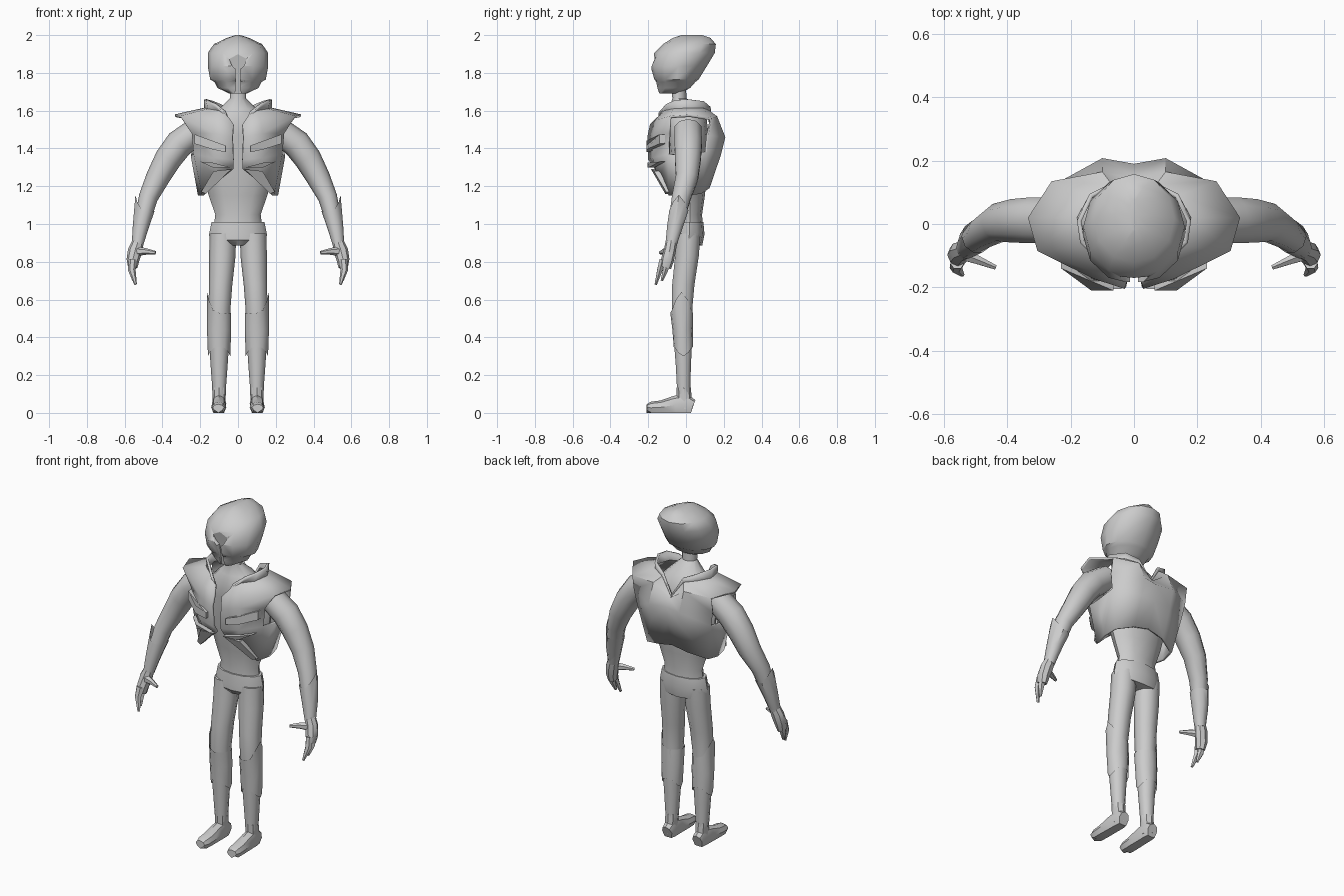
import bpy, bmesh, math
from mathutils import Vector


def finish(name, bm, mirror=False, angle=35):
    bmesh.ops.recalc_face_normals(bm, faces=bm.faces[:])
    me = bpy.data.meshes.new(name)
    bm.to_mesh(me)
    bm.free()
    ob = bpy.data.objects.new(name, me)
    bpy.context.collection.objects.link(ob)
    bpy.ops.object.select_all(action='DESELECT')
    ob.select_set(True)
    bpy.context.view_layer.objects.active = ob
    bpy.ops.object.shade_smooth_by_angle(angle=math.radians(angle))
    if mirror:
        ob.modifiers.new("Mirror", 'MIRROR')
    return ob


def loft(name, rings, n=10, axis=None, ref=(0, 1, 0), mirror=False, cap=True, offsets=None, angle=40):
    """Skin elliptical rings (x, y, z, ru, rv); offsets[i](a) slides ring i along its path."""
    bm = bmesh.new()
    pts = [Vector(r[:3]) for r in rings]
    loops = []
    for i, r in enumerate(rings):
        t = Vector(axis) if axis else (pts[min(i + 1, len(pts) - 1)] - pts[max(i - 1, 0)]).normalized()
        v = Vector(ref)
        v = (v - t * v.dot(t)).normalized()
        u = v.cross(t)
        slide = (offsets or {}).get(i, lambda a: 0)
        loops.append([bm.verts.new(pts[i] + u * r[3] * math.cos(a) + v * r[4] * math.sin(a) + t * slide(a))
                      for a in (2 * math.pi * k / n for k in range(n))])
    for a, b in zip(loops, loops[1:]):
        for k in range(n):
            bm.faces.new((a[k], a[(k + 1) % n], b[(k + 1) % n], b[k]))
    if cap:
        bm.faces.new(loops[0])
        bm.faces.new(loops[-1])
    return finish(name, bm, mirror, angle)


def prism(name, pts, depth, mirror=False):
    """Polygon pushed back along +y."""
    bm = bmesh.new()
    a = [bm.verts.new(p) for p in pts]
    b = [bm.verts.new((p[0], p[1] + depth, p[2])) for p in pts]
    bm.faces.new(a)
    bm.faces.new(b)
    for i in range(len(a)):
        j = (i + 1) % len(a)
        bm.faces.new((a[i], a[j], b[j], b[i]))
    return finish(name, bm, mirror)


UP = (0, 0, 1)

# Helmet with jaw and keyhole face slot
helmet = loft("helmet", [
    (0, -.09, 1.69, .045, .055), (0, -.066, 1.72, .108, .088), (0, -.055, 1.752, .124, .105),
    (0, -.052, 1.764, .147, .118), (0, -.04, 1.835, .16, .15), (0, -.008, 1.905, .16, .16),
    (0, .018, 1.952, .128, .14), (0, .03, 1.985, .06, .1), (0, .03, 2.0, .012, .055)], 12, UP)
outline = [(-.02, 1.66), (-.012, 1.72), (-.012, 1.82)]
outline += [(.045 * math.cos(a), 1.87 + .045 * math.sin(a))
            for a in (math.radians(225 - 45 * k) for k in range(7))]
outline += [(.012, 1.82), (.012, 1.72), (.02, 1.66)]
cutter = prism("face_slot_cutter", [(x, -.3 + (1.87 - z) * .18, z) for x, z in outline], .135)
cutter.hide_render = True
cutter.hide_set(True)
cut = helmet.modifiers.new("Face slot", 'BOOLEAN')
cut.operation, cut.object, cut.solver = 'DIFFERENCE', cutter, 'EXACT'

# Torso running into the neck
loft("torso", [
    (0, .02, .97, .13, .07), (0, .02, 1.05, .12, .065), (0, .02, 1.15, .155, .08),
    (0, .015, 1.3, .195, .10), (0, .01, 1.47, .21, .11), (0, 0, 1.55, .16, .11),
    (0, -.01, 1.61, .1, .08), (0, -.035, 1.665, .042, .037), (0, -.04, 1.75, .045, .04)], 12, UP)

# Hips, hem lower at the back
loft("hips", [
    (0, .015, .885, .05, .055), (0, .012, .915, .15, .074), (0, .018, .945, .153, .08),
    (0, .018, 1.01, .14, .074)], 12, UP, offsets={1: lambda a: -.03 * max(0, math.sin(a))})

# Vest half: rows from hem to collar, columns from front centre round to back centre
rows = [
    [(.025, -.165, 1.29), (.1, -.145, 1.23), (.19, -.09, 1.15), (.212, 0, 1.15), (.2, .08, 1.16), (.1, .125, 1.19), (0, .13, 1.21)],
    [(.025, -.2, 1.34), (.13, -.178, 1.35), (.235, -.095, 1.37), (.25, 0, 1.36), (.245, .11, 1.38), (.1, .183, 1.36), (0, .175, 1.36)],
    [(.03, -.205, 1.46), (.13, -.172, 1.48), (.245, -.095, 1.48), (.25, 0, 1.42), (.26, .12, 1.47), (.1, .208, 1.46), (0, .19, 1.46)],
    [(.025, -.19, 1.53), (.12, -.155, 1.55), (.305, -.085, 1.572), (.335, .02, 1.58), (.26, .135, 1.56), (.1, .165, 1.57), (0, .155, 1.5)],
    [(.05, -.145, 1.565), (.1, -.115, 1.6), (.16, -.07, 1.61), (.18, .02, 1.615), (.14, .09, 1.615), (.07, .125, 1.6), (0, .14, 1.5)],
    [(.075, -.145, 1.59), (.125, -.105, 1.635), (.17, -.06, 1.655), (.18, .01, 1.66), (.14, .095, 1.65), (.07, .13, 1.62), (0, .145, 1.51)],
]
bm = bmesh.new()
grid = [[bm.verts.new(p) for p in row] for row in rows]
for i in range(5):
    for j in range(6):
        if not (i in (1, 2) and j in (2, 3)):       # arm hole
            bm.faces.new((grid[i][j], grid[i][j + 1], grid[i + 1][j + 1], grid[i + 1][j]))
bmesh.ops.delete(bm, geom=[v for v in bm.verts if not v.link_faces], context='VERTS')
vest = finish("vest", bm, True, 40)
thick = vest.modifiers.new("Thickness", 'SOLIDIFY')
thick.thickness, thick.offset = .014, -1

# Raised chest vents and lower chest flaps
prism("chest_vent", [(.065, -.21, 1.38), (.135, -.21, 1.395), (.23, -.14, 1.425),
                     (.23, -.14, 1.475), (.135, -.21, 1.44), (.065, -.21, 1.415)], .03, True)
prism("chest_flap_upper", [(.04, -.205, 1.3), (.135, -.195, 1.3), (.2, -.14, 1.33), (.135, -.205, 1.325)], .03, True)
prism("chest_flap_lower", [(.035, -.185, 1.29), (.13, -.17, 1.28), (.195, -.105, 1.17), (.17, -.11, 1.16)], .03, True)

# Arms
loft("arm", [
    (.21, .01, 1.50, .07, .075), (.31, .012, 1.425, .076, .076), (.37, .01, 1.345, .072, .072),
    (.425, .005, 1.245, .063, .062), (.475, -.025, 1.14, .051, .052), (.51, -.055, 1.0, .04, .041),
    (.532, -.078, .89, .03, .03)], 10, mirror=True)

# Forearm guards, spiked on the outer side
loft("forearm_guard", [
    (.53, -.077, .90, .032, .033), (.513, -.057, .99, .044, .045), (.492, -.038, 1.07, .051, .053)],
    10, UP, mirror=True, cap=False, offsets={2: lambda a: .085 * max(0, math.cos(a)) ** 3})

# Hands: palm, fingers, thumb
loft("palm", [
    (.528, -.077, .91, .03, .03), (.545, -.085, .86, .038, .032), (.556, -.098, .81, .034, .034),
    (.557, -.11, .77, .025, .032)], 8, mirror=True)
for i, (y, tip) in enumerate([(-.125, (.542, -.16, .68)), (-.095, (.552, -.128, .7))]):
    loft(f"finger_{i + 1}", [(.558, y, .81, .022, .018), (.562, y - .014, .755, .02, .016),
                             (*tip, .007, .007)], 6, mirror=True)
loft("thumb", [(.54, -.095, .855, .026, .022), (.49, -.115, .855, .018, .015),
               (.437, -.137, .848, .009, .008)], 6, mirror=True)

# Legs
loft("leg", [
    (.08, .012, .95, .07, .068), (.083, .005, .83, .07, .066), (.092, -.014, .68, .062, .062),
    (.098, -.021, .55, .058, .057), (.1, -.016, .4, .055, .052), (.1, -.014, .25, .045, .042),
    (.1, -.012, .1, .034, .036)], 10, UP, mirror=True)

# Shin guards with pointed sides, top and bottom
side = lambda a: abs(math.cos(a)) ** 3
loft("shin_guard", [
    (.1, -.014, .35, .059, .051), (.1, -.017, .44, .064, .055), (.1, -.023, .53, .064, .06)],
    12, UP, mirror=True, cap=False,
    offsets={0: lambda a: -.05 * side(a), 2: lambda a: .11 * max(0, math.cos(a)) ** 3})

# Boots: ankle cuff and foot
loft("ankle", [(.1, -.006, .02, .034, .04), (.1, -.01, .09, .035, .039), (.1, -.012, .135, .037, .038)],
     8, UP, mirror=True)
foot = loft("foot", [
    (.1, .036, .035, .032, .036), (.1, 0, .05, .038, .052), (.101, -.06, .042, .038, .048),
    (.102, -.13, .03, .04, .036), (.103, -.185, .027, .038, .032), (.104, -.208, .028, .03, .018)],
    8, ref=(0, 0, 1), mirror=True)
for v in foot.data.vertices:                         # flat sole
    v.co.z = 0 if v.co.z < .014 else v.co.z
